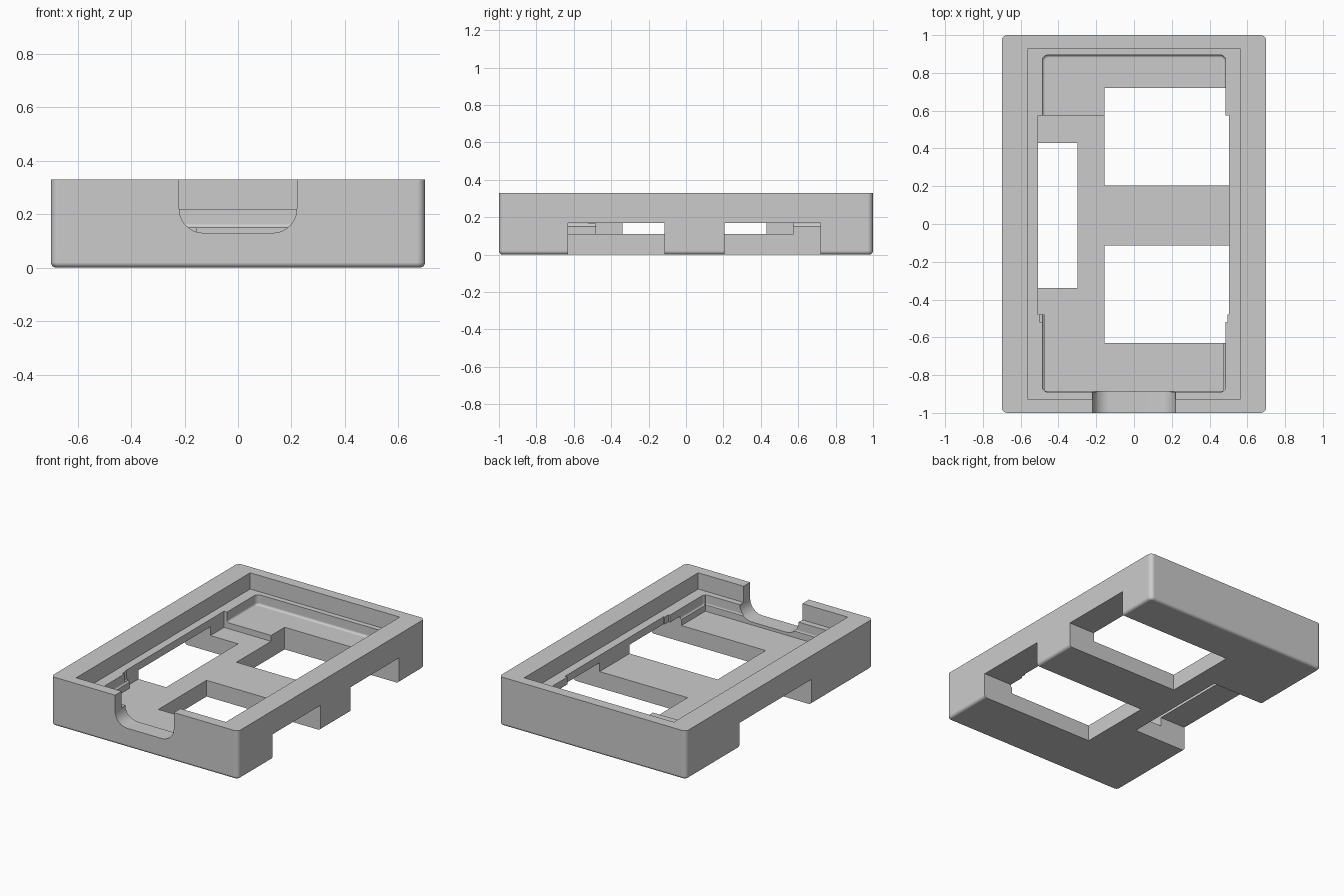
import bpy, bmesh
from math import radians

if "Cube" in bpy.data.objects:
    bpy.data.objects.remove(bpy.data.objects["Cube"], do_unlink=True)

grey = bpy.data.materials.new("plain grey")
grey.use_nodes = True
colour = (0.6, 0.6, 0.6, 1)
grey.diffuse_color = colour
grey.node_tree.nodes["Principled BSDF"].inputs["Base Color"].default_value = colour


def block(name, x, y, z, upright=0, bottom=0, along_y=0):
    """Box from ranges, with optional rounding of three groups of edges."""
    bm = bmesh.new()
    bmesh.ops.create_cube(bm, size=1)
    for v in bm.verts:
        v.co = [r[1] if c > 0 else r[0] for r, c in zip((x, y, z), v.co)]

    def low(e):
        return all(v.co.z < z[0] + 1e-4 for v in e.verts)

    def runs(e, axis):
        d = (e.verts[0].co - e.verts[1].co).normalized()
        return abs(d[axis]) > 0.99

    def rim(e):
        return low(e) and any(abs(f.normal.z) < 0.1 for f in e.link_faces)

    for radius, rule in ((upright, lambda e: runs(e, 2)),
                         (bottom, rim),
                         (along_y, lambda e: low(e) and runs(e, 1))):
        if radius:
            bm.normal_update()
            bmesh.ops.bevel(bm, geom=[e for e in bm.edges if rule(e)], offset=radius,
                            segments=6, profile=0.5, affect='EDGES')
    bmesh.ops.recalc_face_normals(bm, faces=bm.faces)
    mesh = bpy.data.meshes.new(name)
    bm.to_mesh(mesh)
    bm.free()
    mesh.materials.append(grey)
    ob = bpy.data.objects.new(name, mesh)
    bpy.context.collection.objects.link(ob)
    return ob


def cut(target, cutter):
    """Subtract the cutter, keep the result and remove the cutter."""
    cutter.hide_render = True
    mod = target.modifiers.new("cut", 'BOOLEAN')
    mod.operation, mod.solver, mod.object = 'DIFFERENCE', 'EXACT', cutter
    graph = bpy.context.evaluated_depsgraph_get()
    mesh = bpy.data.meshes.new_from_object(target.evaluated_get(graph))
    target.modifiers.clear()
    target.data = mesh
    bpy.data.objects.remove(cutter, do_unlink=True)


TOP, LEDGE, STEP, FLOOR, ROOF = 0.5, 0.22, 0.15, 0.11, 0.17

# Outer shell
tray = block("tray", (-0.7, 0.7), (-1, 1), (0, 0.33), upright=0.03, bottom=0.02)

cutters = [
    # Recess for the lid, down to the ledge
    block("lid_recess", (-0.56, 0.56), (-0.93, 0.93), (LEDGE, TOP)),
    # Main pocket, raised at the back
    block("upper_pocket", (-0.485, 0.485), (-0.89, 0.895), (STEP, TOP),
          upright=0.03, bottom=0.015),
    block("lower_pocket", (-0.475, 0.475), (-0.885, 0.575), (FLOOR, 0.25)),
    # Wider middle of the pocket and its small corner reliefs
    block("side_pocket", (-0.507, 0.503), (-0.48, 0.575), (FLOOR, 0.25)),
    block("corner_relief", (-0.5, 0.496), (-0.52, -0.47), (STEP + 0.015, 0.25)),
    # Openings through the floor and out of the sides
    block("front_opening", (-0.155, 0.8), (-0.63, -0.115), (-0.1, ROOF)),
    block("back_opening", (-0.155, 0.8), (0.205, 0.72), (-0.1, ROOF)),
    block("side_opening", (-0.8, -0.3), (-0.34, 0.43), (-0.1, ROOF)),
    # Rounded finger notch in the front wall
    block("finger_notch", (-0.22, 0.22), (-1.1, -0.88), (0.13, TOP), along_y=0.09),
]
for cutter in cutters:
    cut(tray, cutter)

# Smooth the fillets, keep flat faces flat
bpy.ops.object.select_all(action='DESELECT')
tray.select_set(True)
bpy.context.view_layer.objects.active = tray
bpy.ops.object.shade_smooth_by_angle(angle=radians(30))
weighted = tray.modifiers.new("flat_faces", 'WEIGHTED_NORMAL')
weighted.keep_sharp = True
